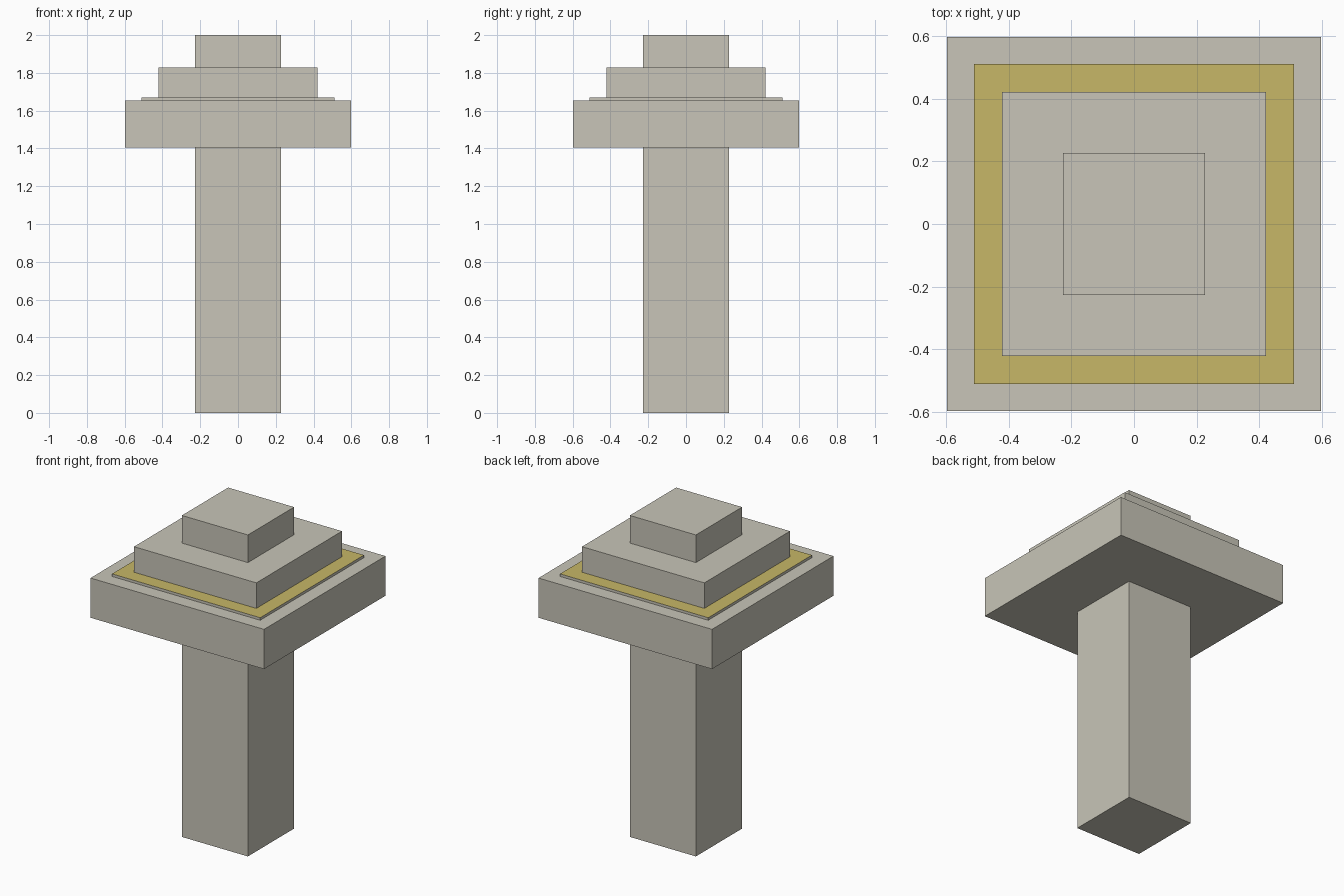
import bpy, bmesh

if "Cube" in bpy.data.objects:
    bpy.data.objects.remove(bpy.data.objects["Cube"])


def material(name, rgb):
    m = bpy.data.materials.new(name)
    m.diffuse_color = (*rgb, 1)
    m.use_nodes = True
    m.node_tree.nodes["Principled BSDF"].inputs["Base Color"].default_value = m.diffuse_color
    return m


stone = material("warm grey stone", (0.58, 0.56, 0.48))
gold = material("dull gold", (0.57, 0.475, 0.135))


def block(name, half, z0, z1, top_gold=False):
    """Square block; optionally its upward face is gold."""
    bm = bmesh.new()
    bmesh.ops.create_cube(bm, size=1)
    for v in bm.verts:
        v.co.x *= 2 * half
        v.co.y *= 2 * half
        v.co.z = z1 if v.co.z > 0 else z0
    bm.normal_update()
    for f in bm.faces:
        f.material_index = int(top_gold and f.normal.z > 0.5)
    mesh = bpy.data.meshes.new(name)
    bm.to_mesh(mesh)
    bm.free()
    mesh.materials.append(stone)
    if top_gold:
        mesh.materials.append(gold)
    obj = bpy.data.objects.new(name, mesh)
    bpy.context.collection.objects.link(obj)


# Square post, wide slab, thin gilded plate, step and top cap
block("post", 0.227, 0.0, 1.406)
block("slab", 0.597, 1.406, 1.653)
block("gilded_plate", 0.51, 1.653, 1.669, top_gold=True)
block("step", 0.421, 1.669, 1.828)
block("cap", 0.227, 1.828, 2.0)
